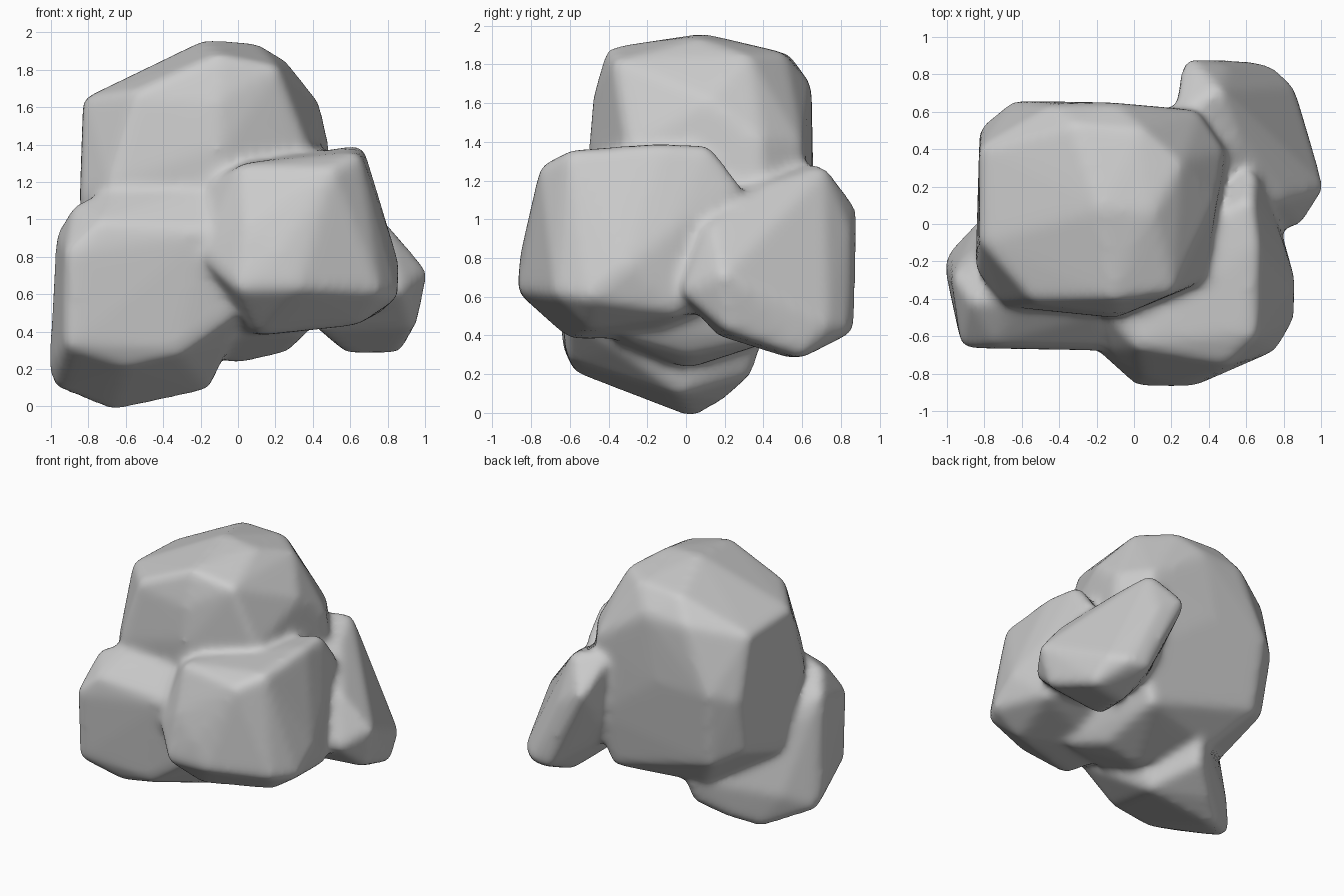
import bpy, bmesh
from mathutils import Vector

cube = bpy.data.objects.get("Cube")
if cube:
    bpy.data.objects.remove(cube, do_unlink=True)

# One stone grey for the whole cluster
stone = bpy.data.materials.new("stone_grey")
stone.use_nodes = True
grey = (0.6, 0.6, 0.6, 1)
stone.diffuse_color = grey
stone.node_tree.nodes["Principled BSDF"].inputs["Base Color"].default_value = grey


def rock(name, corners, radius=0.06):
    """Rounded boulder: the hull of small balls tucked inside each corner."""
    corners = [Vector(c) for c in corners]
    centre = sum(corners, Vector()) / len(corners)
    bm = bmesh.new()
    for corner in corners:
        inward = (centre - corner).normalized()
        ball = bmesh.ops.create_icosphere(bm, subdivisions=2, radius=radius)
        bmesh.ops.translate(bm, verts=ball["verts"], vec=corner + inward * radius)
    bmesh.ops.delete(bm, geom=bm.edges[:], context="EDGES_FACES")
    bmesh.ops.convex_hull(bm, input=bm.verts[:])
    loose = [v for v in bm.verts if not v.link_faces]
    bmesh.ops.delete(bm, geom=loose, context="VERTS")
    bmesh.ops.recalc_face_normals(bm, faces=bm.faces[:])
    mesh = bpy.data.meshes.new(name)
    bm.to_mesh(mesh)
    bm.free()
    mesh.materials.append(stone)
    obj = bpy.data.objects.new(name, mesh)
    bpy.context.collection.objects.link(obj)
    return obj


# Tall central boulder
main = rock("main_boulder", [
    (-.17, .08, 1.96), (.1, .05, 1.94), (-.1, -.4, 1.88), (.2, -.36, 1.82),
    (.25, .32, 1.85), (.04, .5, 1.86), (-.32, .53, 1.85), (.43, .12, 1.63),
    (-.45, .62, 1.7), (-.1, .63, 1.72), (-.82, .4, 1.62), (-.1, -.47, 1.66),
    (-.82, -.1, 1.64), (-.55, -.41, 1.68), (.48, .39, 1.42), (.37, -.3, 1.4),
    (-.1, -.5, 1.4), (.35, .59, 1.4), (-.84, -.26, 1.1), (-.7, -.43, 1.2),
    (-.82, .51, 1.15), (-.67, .64, 1.2), (-.2, .65, 1.2),
    (.4, .56, .75), (-.62, .56, .62), (-.8, .42, .72), (-.8, 0, .58),
    (.26, .5, .39), (0, 0, .23), (.26, 0, .29), (.1, .38, .35),
    (-.4, .32, .35), (-.3, -.4, .35), (.35, -.3, .38), (.5, .4, 1.15),
])

# Low slab leaning on the front, reaching the ground
slab = rock("leaning_slab", [
    (-.92, -.61, .32), (-.91, -.64, .85), (-.96, -.3, .94), (-.87, -.42, 1.08),
    (-.65, -.42, 1.18), (-.13, -.45, 1.18), (-.75, -.63, 1), (-.13, -.65, .97),
    (.1, -.45, 1.12), (.1, -.6, .9), (0, -.58, .5), (-.3, -.6, .28),
    (-1, -.22, .19), (-.98, -.17, .11), (-.95, -.25, .85), (-.68, .06, -.01),
    (-.16, 0, .1), (-.5, .2, .07), (-.31, .34, .2), (-.28, .39, .35),
    (-.03, -.38, .36), (-.83, 0, .2), (-.73, -.1, .4), (-.6, -.57, .21),
])

# Broad front boulder
front = rock("front_boulder", [
    (.63, .28, 1.17), (.62, .14, 1.36), (.65, -.1, 1.38), (.64, -.6, 1.35),
    (.5, -.74, 1.28), (0, -.65, 1.28), (0, -.2, 1.28), (.02, -.8, .95),
    (.2, -.85, .82), (0, -.85, .62), (.3, -.86, .62), (.76, -.66, .6),
    (.85, -.5, .58), (.86, -.3, .73), (.77, -.03, .52), (.1, -.6, .39),
    (.65, -.5, .44), (.77, -.04, .95), (.6, .2, .6), (0, -.2, .4),
    (-.2, -.67, .8), (-.14, -.5, 1.2),
])

# Tilted slab at the back corner
back = rock("back_slab", [
    (.24, .6, 1.28), (.42, .71, 1.27), (.28, .86, 1.07), (.45, .85, .95),
    (.6, .86, .6), (.6, .86, .42), (.73, .83, .41), (.83, .74, .42),
    (.86, .6, .29), (1, .16, .7), (.88, -.01, .62), (.75, -.04, .65),
    (.94, .2, .43), (.6, .55, .28), (.45, .15, .41), (.78, .1, .96),
    (.3, .5, .6), (.47, .28, 1.17), (.5, .2, .85), (.52, .45, 1.2),
])

# Fuse the boulders into one weathered skin with softened creases
bpy.ops.object.select_all(action="DESELECT")
for part in (main, slab, front, back):
    part.select_set(True)
bpy.context.view_layer.objects.active = main
bpy.ops.object.join()
main.name = "boulder_cluster"

remesh = main.modifiers.new("fuse", "REMESH")
remesh.mode = "VOXEL"
remesh.voxel_size = 0.025
remesh.use_smooth_shade = True
soften = main.modifiers.new("soften", "SMOOTH")
soften.factor = 0.5
soften.iterations = 14
for modifier in ("fuse", "soften"):
    bpy.ops.object.modifier_apply(modifier=modifier)
bpy.ops.object.shade_smooth()
